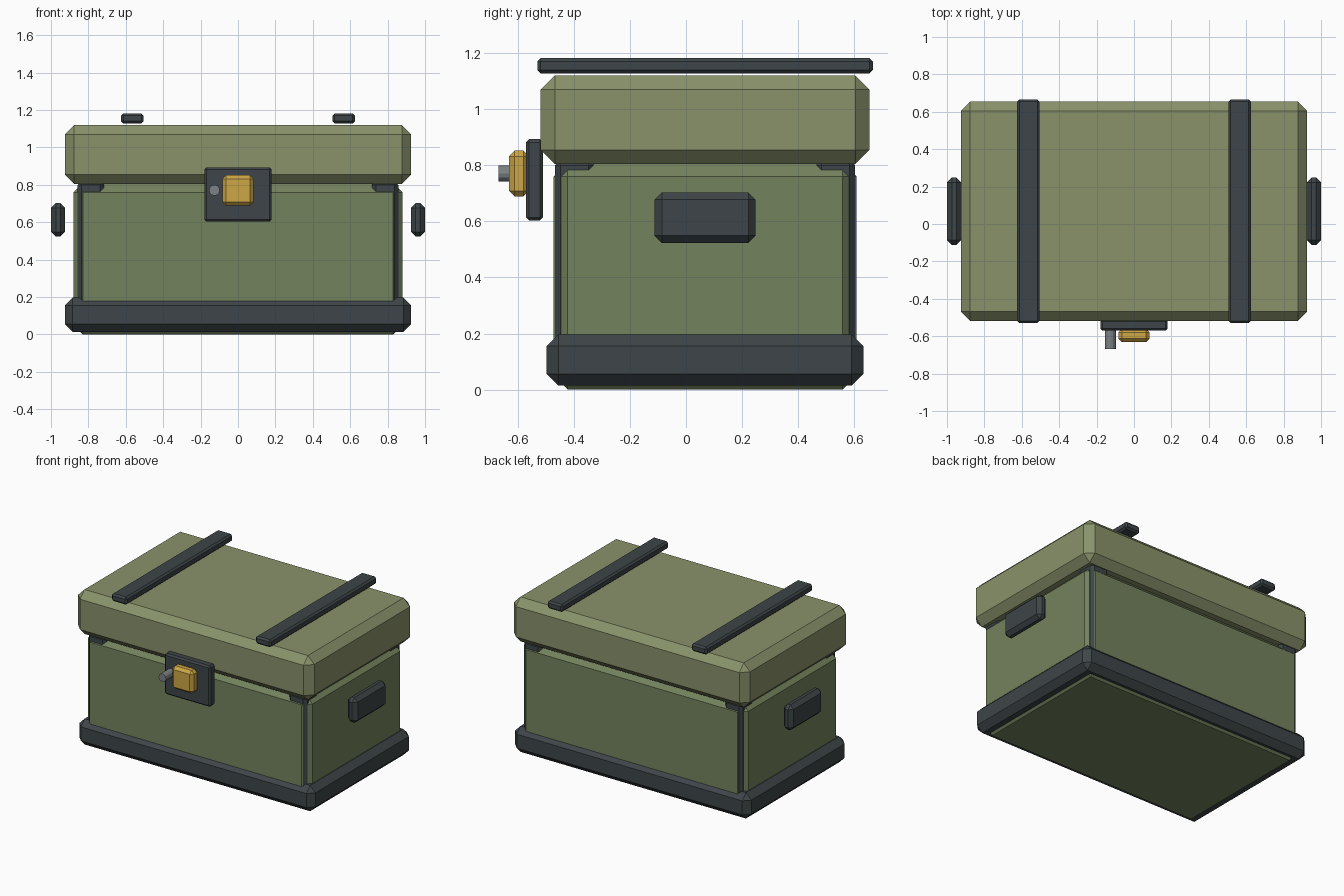
import bpy
from math import pi

if "Cube" in bpy.data.objects:
    bpy.data.objects.remove(bpy.data.objects["Cube"])

Y0 = 0.068  # centre of the chest; the lock sticks out in front of it


def material(name, rgb):
    m = bpy.data.materials.new(name)
    m.diffuse_color = (*rgb, 1)
    m.use_nodes = True
    m.node_tree.nodes["Principled BSDF"].inputs["Base Color"].default_value = m.diffuse_color
    return m


LID = material("lid_green", (0.25, 0.29, 0.145))
BODY = material("body_green", (0.175, 0.225, 0.11))
DARK = material("dark_metal", (0.048, 0.06, 0.065))
GOLD = material("brass", (0.61, 0.38, 0.06))
STEEL = material("steel", (0.2, 0.22, 0.23))


def box(name, x, y, z, bevel, mat):
    """Chamfered box from (min, max) ranges on each axis."""
    bpy.ops.mesh.primitive_cube_add(size=1, location=[sum(r) / 2 for r in (x, y, z)])
    ob = bpy.context.object
    ob.name = name
    ob.scale = [r[1] - r[0] for r in (x, y, z)]
    bpy.ops.object.transform_apply(location=False, rotation=False, scale=True)
    mod = ob.modifiers.new("chamfer", 'BEVEL')
    mod.width = bevel
    mod.segments = 1
    ob.data.materials.append(mat)
    return ob


def span(c, half):
    return (c - half, c + half)


# Main shell
box("body", span(0, 0.88), span(Y0, 0.54), (0, 0.81), 0.05, BODY)
box("lid", span(0, 0.926), span(Y0, 0.586), (0.805, 1.12), 0.05, LID)
box("base_band", span(0, 0.926), span(Y0, 0.565), (0.014, 0.197), 0.042, DARK)

# Corner posts, lid straps and side handles, mirrored left and right
for side, s in (("left", -1), ("right", 1)):
    for end, e in (("front", -1), ("back", 1)):
        box(f"corner_post_{end}_{side}", span(s * 0.787, 0.07),
            span(Y0 + e * 0.465, 0.07), (0.1, 0.82), 0.02, DARK)
    box(f"lid_strap_{side}", span(s * 0.565, 0.06), span(Y0, 0.598),
        (1.128, 1.182), 0.012, DARK)
    box(f"handle_{side}", span(s * 0.962, 0.038), span(Y0, 0.18),
        (0.523, 0.703), 0.026, DARK)

# Lock on the front
box("lock_plate", span(0, 0.18), (-0.57, -0.51), (0.603, 0.893), 0.011, DARK)
box("lock", span(0, 0.084), (-0.632, -0.56), (0.689, 0.852), 0.02, GOLD)
bpy.ops.mesh.primitive_cylinder_add(vertices=12, radius=0.029, depth=0.108,
                                    location=(-0.126, -0.614, 0.771),
                                    rotation=(pi / 2, 0, 0))
pin = bpy.context.object
pin.name = "lock_pin"
pin.data.materials.append(STEEL)
